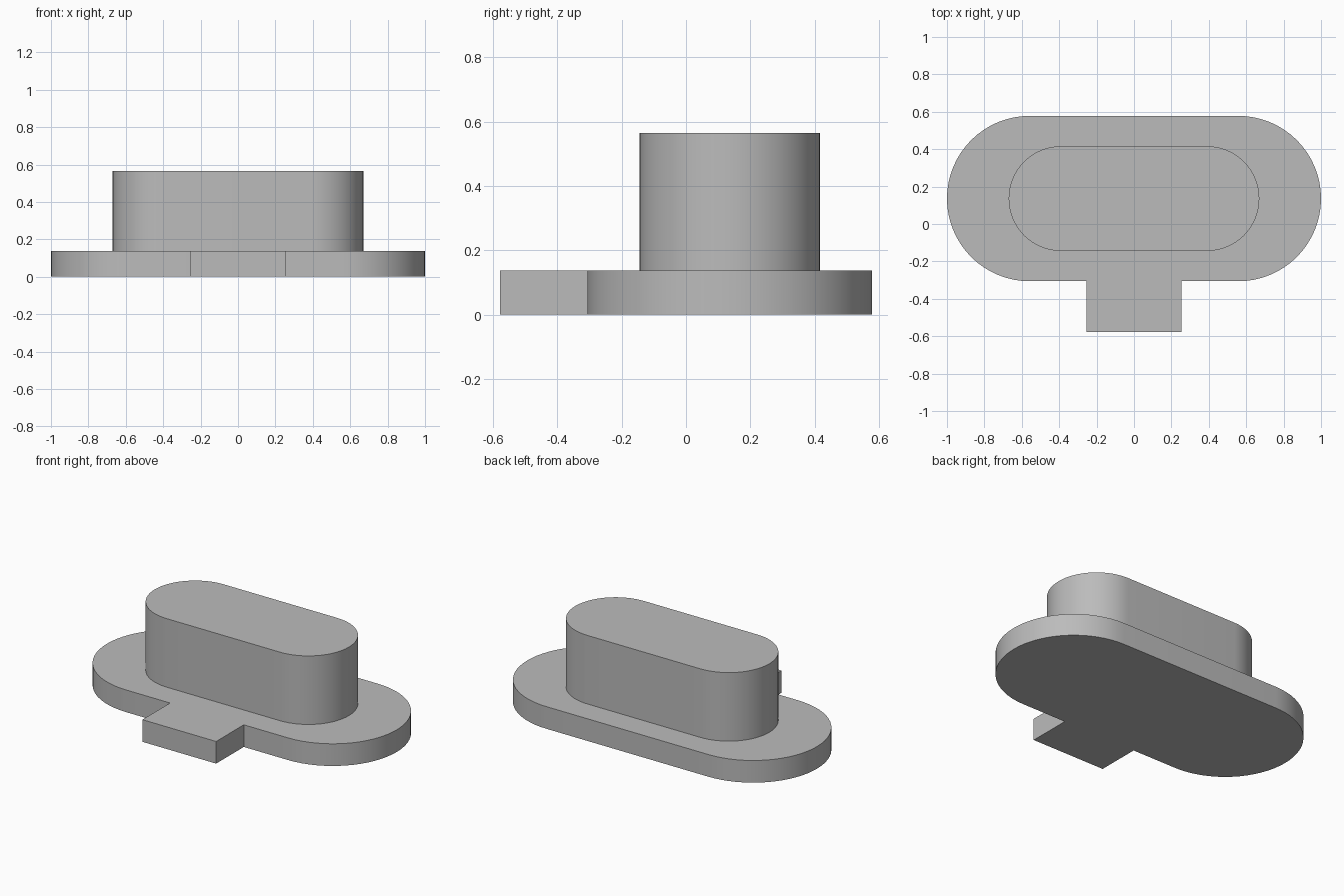
import bpy, bmesh
from math import sin, cos, pi, radians

if "Cube" in bpy.data.objects:
    bpy.data.objects.remove(bpy.data.objects["Cube"])

CENTER_Y = 0.136
BASE_TOP = 0.138
BOSS_TOP = 0.565

grey = bpy.data.materials.new("light grey")
grey.use_nodes = True
grey.diffuse_color = (0.5, 0.5, 0.5, 1)
grey.node_tree.nodes["Principled BSDF"].inputs["Base Color"].default_value = (0.5, 0.5, 0.5, 1)


def stadium(half_straight, radius, steps=32):
    """Counter-clockwise outline: right round end, then left round end."""
    points = []
    for side, start in ((1, -pi / 2), (-1, pi / 2)):
        for i in range(steps + 1):
            a = start + pi * i / steps
            points.append((side * half_straight + radius * cos(a),
                           CENTER_Y + radius * sin(a)))
    return points


def extrude_outline(name, outline, bottom, top):
    bm = bmesh.new()
    face = bm.faces.new([bm.verts.new((x, y, bottom)) for x, y in outline])
    result = bmesh.ops.extrude_face_region(bm, geom=[face], use_keep_orig=True)
    raised = [v for v in result["geom"] if isinstance(v, bmesh.types.BMVert)]
    bmesh.ops.translate(bm, verts=raised, vec=(0, 0, top - bottom))
    bmesh.ops.recalc_face_normals(bm, faces=bm.faces[:])
    mesh = bpy.data.meshes.new(name)
    bm.to_mesh(mesh)
    bm.free()
    mesh.materials.append(grey)
    obj = bpy.data.objects.new(name, mesh)
    bpy.context.collection.objects.link(obj)
    bpy.ops.object.select_all(action="DESELECT")
    obj.select_set(True)
    bpy.context.view_layer.objects.active = obj
    bpy.ops.object.shade_smooth_by_angle(angle=radians(30))
    return obj


# Flange with the square tab in its outline at the front
radius = 0.442
tab_half, tab_front = 0.254, -0.578
tab_back = CENTER_Y - radius
tab = [(-tab_half, tab_back), (-tab_half, tab_front),
       (tab_half, tab_front), (tab_half, tab_back)]
extrude_outline("base_flange_with_tab", stadium(1 - radius, radius) + tab, 0, BASE_TOP)

# Raised rounded block
extrude_outline("raised_block", stadium(0.39, 0.28), BASE_TOP, BOSS_TOP)
